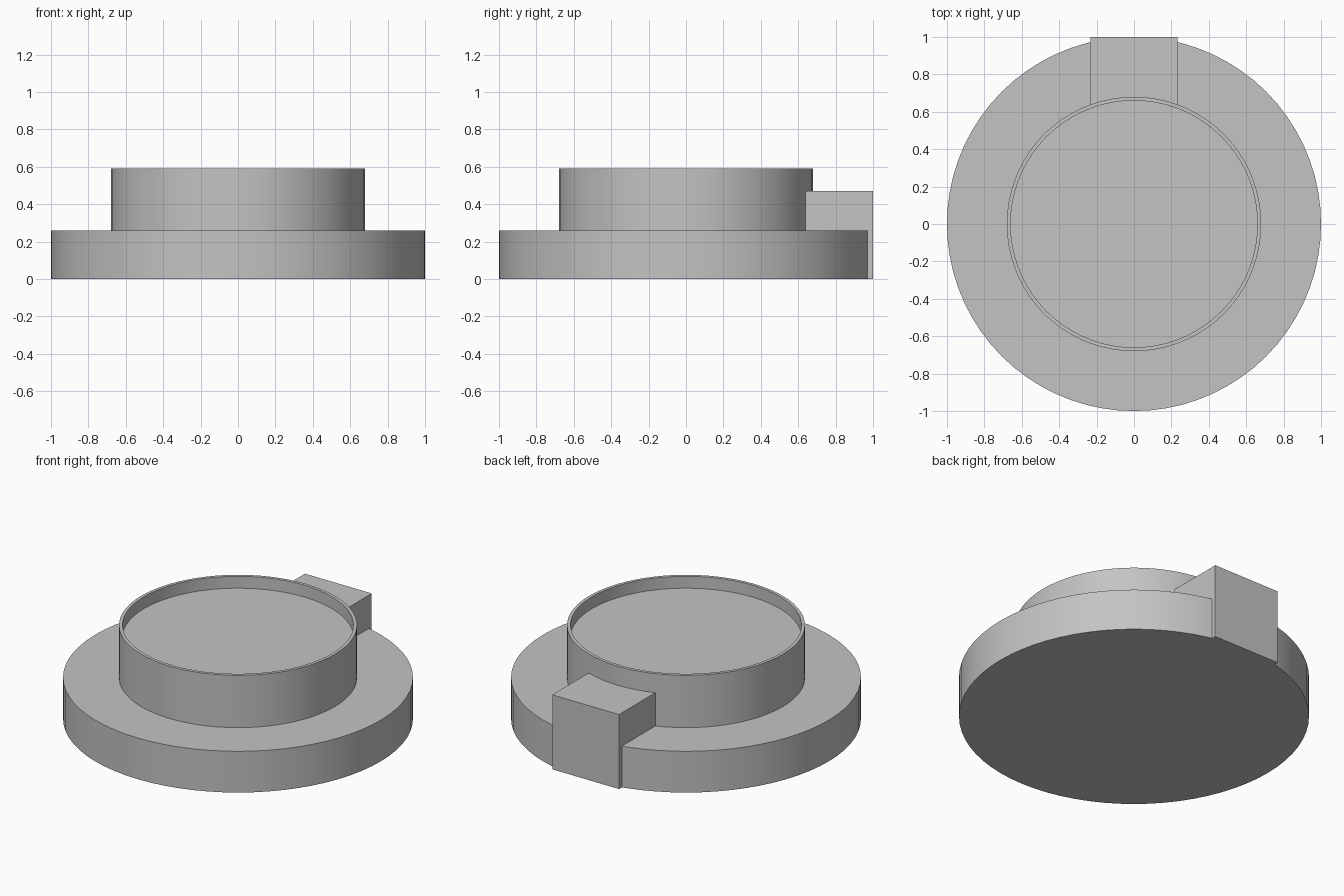
import bpy, bmesh, math
from mathutils import Matrix, Vector

if "Cube" in bpy.data.objects:
    bpy.data.objects.remove(bpy.data.objects["Cube"])

SEGMENTS = 72

grey = bpy.data.materials.new("plain_grey")
grey.use_nodes = True
colour = (0.55, 0.55, 0.55, 1)
grey.diffuse_color = colour
grey.node_tree.nodes["Principled BSDF"].inputs["Base Color"].default_value = colour


def make_object(name, bm):
    bmesh.ops.recalc_face_normals(bm, faces=bm.faces)
    mesh = bpy.data.meshes.new(name)
    bm.to_mesh(mesh)
    bm.free()
    mesh.materials.append(grey)
    obj = bpy.data.objects.new(name, mesh)
    bpy.context.collection.objects.link(obj)
    return obj


def lathe(name, profile):
    """Closed solid of revolution; the first and last rings are capped."""
    bm = bmesh.new()
    rings = []
    for radius, z in profile:
        turn = [2 * math.pi * i / SEGMENTS for i in range(SEGMENTS)]
        rings.append([bm.verts.new((radius * math.cos(a), radius * math.sin(a), z)) for a in turn])
    for low, high in zip(rings, rings[1:]):
        for i in range(SEGMENTS):
            j = (i + 1) % SEGMENTS
            bm.faces.new((low[i], low[j], high[j], high[i]))
    bm.faces.new(rings[0])
    bm.faces.new(rings[-1])
    return make_object(name, bm)


def box(name, low, high):
    low, high = Vector(low), Vector(high)
    bm = bmesh.new()
    place = Matrix.Translation((low + high) / 2) @ Matrix.Diagonal((*(high - low), 1))
    bmesh.ops.create_cube(bm, size=1, matrix=place)
    return make_object(name, bm)


# Wide flange, raised drum and shallow recess with a thin rim
body = lathe("flanged_drum", [(1, 0), (1, 0.26), (0.68, 0.26), (0.68, 0.59),
                              (0.66, 0.59), (0.66, 0.515)])

# Block at the back, running from the drum wall to the flange edge
block = box("back_block", (-0.233, 0.55, 0), (0.233, 1, 0.47))

# Join the block and the drum into one clean solid
union = body.modifiers.new("join_block", "BOOLEAN")
union.operation = "UNION"
union.solver = "EXACT"
union.object = block
bpy.ops.object.select_all(action="DESELECT")
bpy.context.view_layer.objects.active = body
body.select_set(True)
bpy.ops.object.modifier_apply(modifier=union.name)
bpy.data.objects.remove(block)

bpy.ops.object.shade_smooth_by_angle(angle=math.radians(20))
